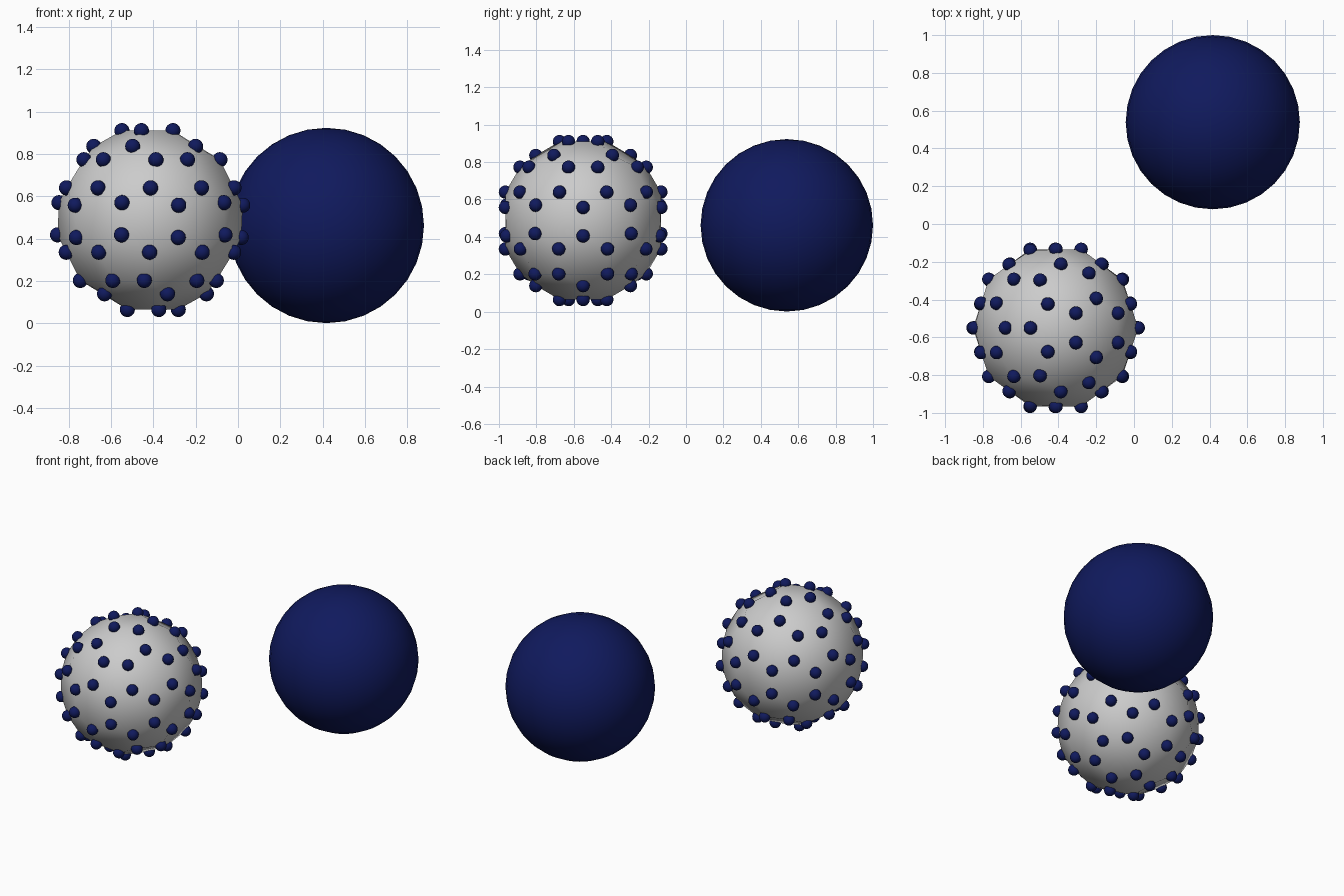
import bpy, bmesh
from math import atan2
from mathutils import Vector

if "Cube" in bpy.data.objects:
    bpy.data.objects.remove(bpy.data.objects["Cube"])

BIG_C, BIG_R = Vector((0.417, 0.539, 0.462)), 0.461
BALL_C, BALL_R, STUD_R = Vector((-0.415, -0.55, 0.4875)), 0.469, 0.0355

navy = bpy.data.materials.new("navy")
navy.diffuse_color = (0.005, 0.01, 0.11, 1)
navy.use_nodes = True
navy.node_tree.nodes["Principled BSDF"].inputs["Base Color"].default_value = navy.diffuse_color


def finish(name, bm, loc, mat=None):
    bmesh.ops.recalc_face_normals(bm, faces=bm.faces[:])
    for f in bm.faces:
        f.smooth = True
    me = bpy.data.meshes.new(name)
    bm.to_mesh(me)
    bm.free()
    if mat:
        me.materials.append(mat)
    ob = bpy.data.objects.new(name, me)
    ob.location = loc
    bpy.context.collection.objects.link(ob)
    return ob


# Large plain sphere
bm = bmesh.new()
bmesh.ops.create_uvsphere(bm, u_segments=32, v_segments=16, radius=BIG_R)
finish("large_sphere", bm, BIG_C, navy)

# Grey ball: dual of an icosphere (pentagons and hexagons)
ico = bmesh.new()
bmesh.ops.create_icosphere(ico, subdivisions=2, radius=BALL_R)
ico.faces.index_update()
points = [f.calc_center_median() for f in ico.faces]
bm = bmesh.new()
corners = [bm.verts.new(p) for p in points]
for v in ico.verts:
    n = v.co.normalized()
    u = n.orthogonal().normalized()
    w = n.cross(u)
    ring = sorted((f.index for f in v.link_faces),
                  key=lambda i: atan2(points[i].dot(w), points[i].dot(u)))
    bm.faces.new([corners[i] for i in ring])
ico.free()
finish("studded_ball", bm, BALL_C)

# Small studs on every corner of the ball
stud_bm = bmesh.new()
bmesh.ops.create_uvsphere(stud_bm, u_segments=32, v_segments=16, radius=STUD_R)
first = finish("stud", stud_bm, BALL_C + points[0], navy)
for p in points[1:]:
    ob = first.copy()
    ob.location = BALL_C + p
    bpy.context.collection.objects.link(ob)
